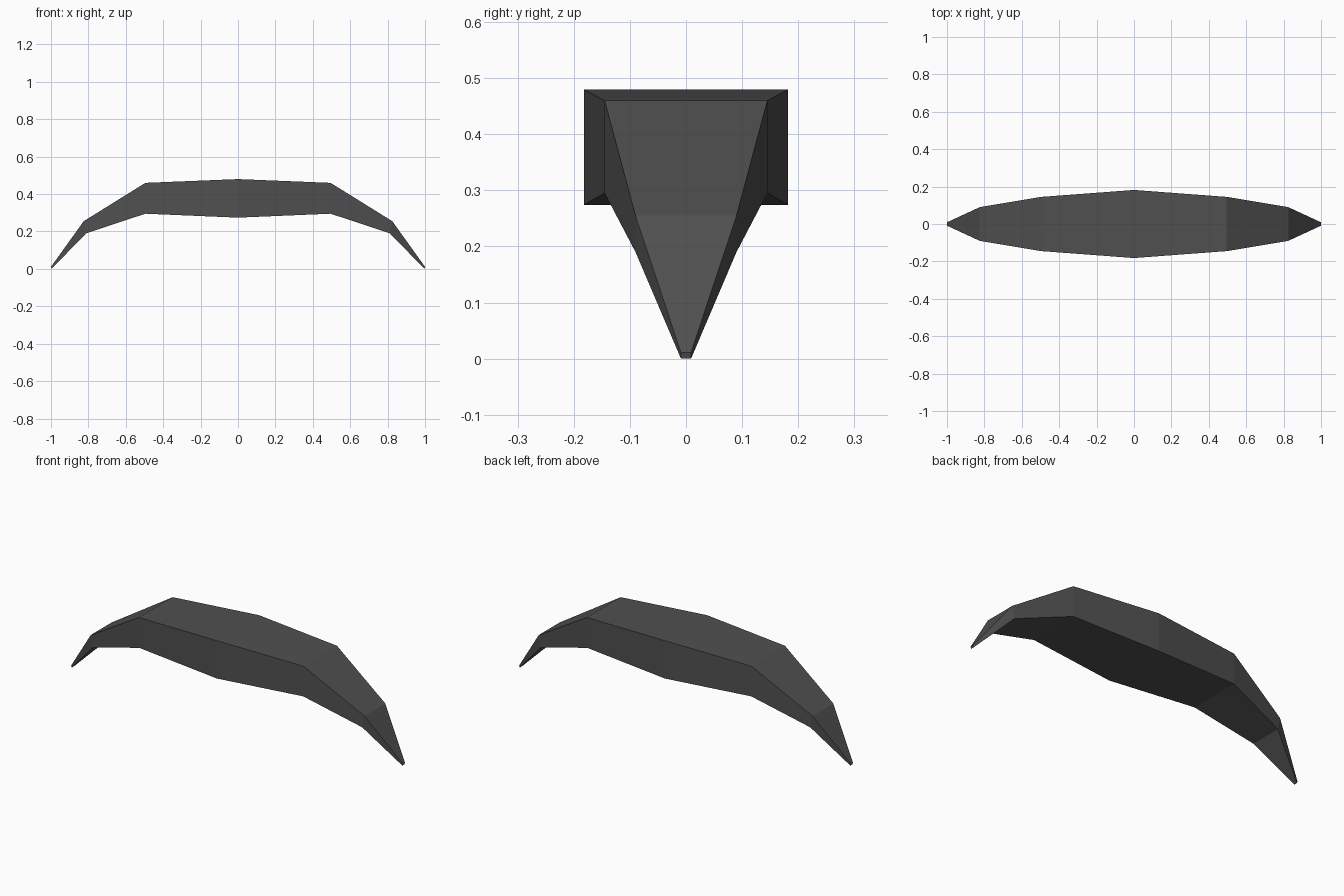
import bpy, bmesh

if "Cube" in bpy.data.objects:
    bpy.data.objects.remove(bpy.data.objects["Cube"])

# Dark grey, flat shaded
grey = bpy.data.materials.new("dark grey")
grey.diffuse_color = (0.08, 0.08, 0.08, 1)
grey.use_nodes = True
grey.node_tree.nodes["Principled BSDF"].inputs["Base Color"].default_value = grey.diffuse_color

# Half profile from centre to tip: (x top, z top, x bottom, z bottom, half width)
half = [
    (0.0, 0.48, 0.0, 0.274, 0.182),
    (0.495, 0.46, 0.495, 0.295, 0.145),
    (0.825, 0.255, 0.812, 0.19, 0.09),
    (1.0, 0.011, 0.997, 0.0, 0.009),
]
mirrored = [(-xt, zt, -xb, zb, w) for xt, zt, xb, zb, w in half[:0:-1]]

# Loft rectangular sections along the arch
bm = bmesh.new()
rings = []
for xt, zt, xb, zb, w in mirrored + half:
    corners = [(xt, -w, zt), (xt, w, zt), (xb, w, zb), (xb, -w, zb)]
    rings.append([bm.verts.new(c) for c in corners])
for a, b in zip(rings, rings[1:]):
    for i in range(4):
        j = (i + 1) % 4
        bm.faces.new((a[i], a[j], b[j], b[i]))

# Tiny end caps
bm.faces.new(rings[0])
bm.faces.new(rings[-1])
bmesh.ops.recalc_face_normals(bm, faces=bm.faces)

mesh = bpy.data.meshes.new("curved_arch")
bm.to_mesh(mesh)
bm.free()
mesh.materials.append(grey)
bpy.context.collection.objects.link(bpy.data.objects.new("curved_arch", mesh))
